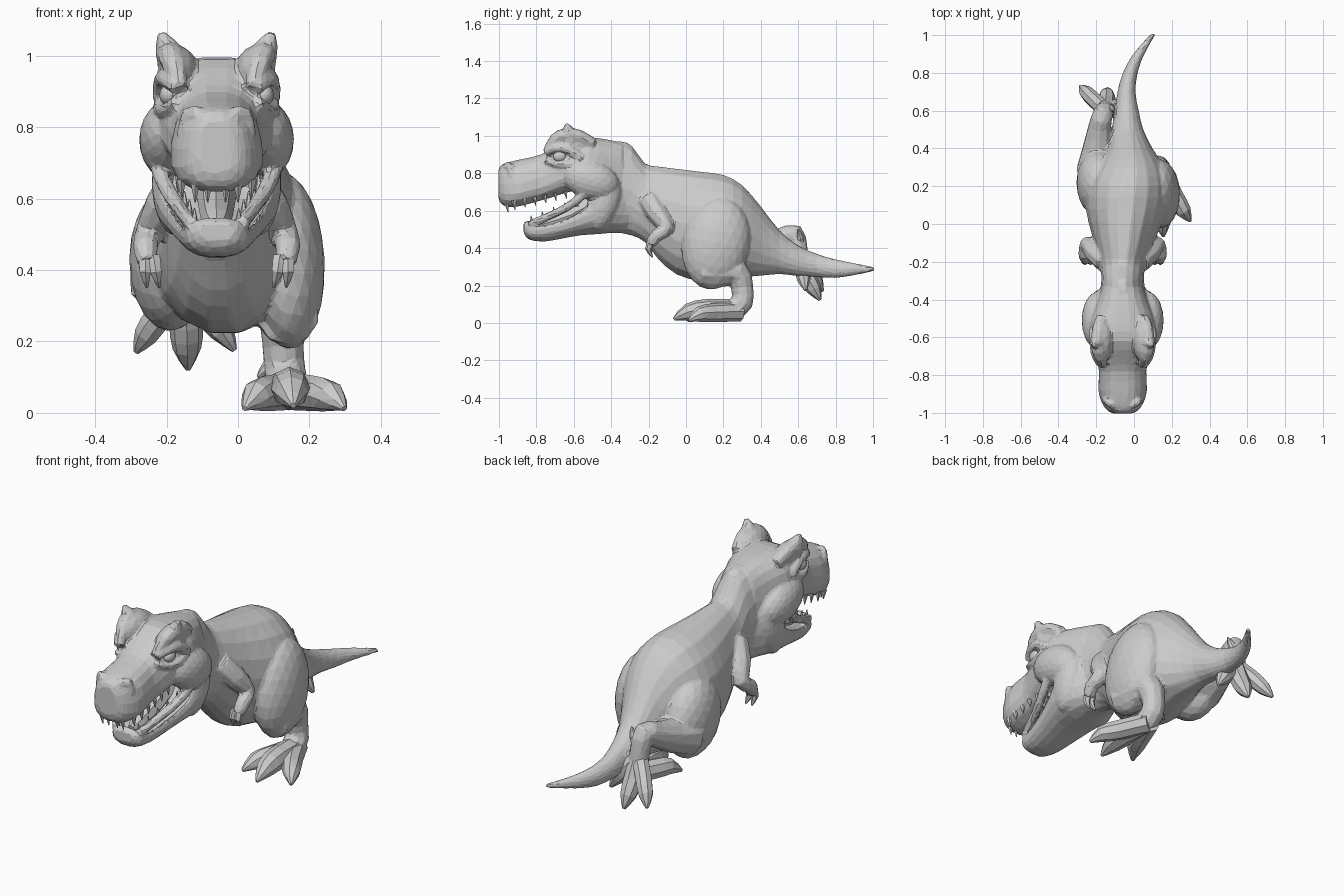
import bpy, bmesh
from math import sin, cos, pi, copysign
from mathutils import Vector, Euler

HX = -0.06  # symmetry plane of the head and arms


def smooth(pts, n):
    """Catmull-Rom interpolation of tuples, n steps per span."""
    out = []
    for i in range(len(pts) - 1):
        a, b = pts[max(i - 1, 0)], pts[i]
        c, d = pts[i + 1], pts[min(i + 2, len(pts) - 1)]
        for k in range(n):
            t = k / n
            out.append(tuple(0.5 * (2 * q + (r - p) * t + (2 * p - 5 * q + 4 * r - s) * t * t
                                    + (3 * q - p - 3 * r + s) * t ** 3)
                             for p, q, r, s in zip(a, b, c, d)))
    return out + [tuple(pts[-1])]


def skin(name, rings):
    """Bridge rings of points into a capped, flat shaded mesh."""
    bm = bmesh.new()
    rows = [[bm.verts.new(p) for p in ring] for ring in rings]
    n = len(rows[0])
    for a, b in zip(rows, rows[1:]):
        for i in range(n):
            j = (i + 1) % n
            bm.faces.new((a[i], a[j], b[j], b[i]))
    bm.faces.new(rows[0])
    bm.faces.new(rows[-1])
    bmesh.ops.triangulate(bm, faces=bm.faces[:])
    bmesh.ops.recalc_face_normals(bm, faces=bm.faces[:])
    me = bpy.data.meshes.new(name)
    bm.to_mesh(me)
    bm.free()
    ob = bpy.data.objects.new(name, me)
    bpy.context.collection.objects.link(ob)
    return ob


def loft(name, secs, sides=16, power=2.0, n=2, dip=0.0, taper=0.0):
    """Loft along y through sections (y, x centre, z bottom, z top, half width)."""
    rings = []
    for y, x, lo, hi, w in smooth(secs, n):
        ring = []
        for i in range(sides):
            a = 2 * pi * i / sides
            c = copysign(abs(cos(a)) ** (2 / power), cos(a))
            s = copysign(abs(sin(a)) ** (2 / power), sin(a))
            z = (lo + hi) / 2 + s * (hi - lo) / 2
            if dip and s > 0.5 and abs(c) < 0.8 and -0.84 < y < -0.5:
                z -= dip
            ring.append((x + w * c * (1 - taper * s), y, z))
        rings.append(ring)
    return skin(name, rings)


def tube(name, pts, sides=8, n=2):
    """Tube through points (x, y, z, radius)."""
    pts = smooth(pts, n)
    rings = []
    for i, (x, y, z, r) in enumerate(pts):
        d = Vector(pts[min(i + 1, len(pts) - 1)][:3]) - Vector(pts[max(i - 1, 0)][:3])
        u = d.cross(Vector((1, 0.02, 0.03))).normalized()
        v = d.cross(u).normalized()
        rings.append([Vector((x, y, z)) + max(r, 0.002) * (u * cos(2 * pi * k / sides) + v * sin(2 * pi * k / sides))
                      for k in range(sides)])
    return skin(name, rings)


def blob(name, loc, size, rot=(0, 0, 0)):
    bpy.ops.mesh.primitive_ico_sphere_add(subdivisions=3, radius=1, location=loc, rotation=Euler(rot))
    ob = bpy.context.object
    ob.name = name
    ob.scale = size
    return ob


def fuse(parts, voxel, rounds, ratio):
    """Merge overlapping parts into one continuous faceted skin."""
    bpy.ops.object.select_all(action='DESELECT')
    for p in parts:
        p.select_set(True)
    bpy.context.view_layer.objects.active = parts[0]
    bpy.ops.object.join()
    ob = parts[0]
    m = ob.modifiers.new("Fuse", 'REMESH')
    m.mode, m.voxel_size = 'VOXEL', voxel
    m = ob.modifiers.new("Relax", 'SMOOTH')
    m.factor, m.iterations = 0.5, rounds
    ob.modifiers.new("Facets", 'DECIMATE').ratio = ratio


def mirrored(s, pts):
    return [(HX + s * x, *rest) for x, *rest in pts]


# neck, torso and curved tail in one loft
body = [loft("body", [
    (-0.50, HX, .53, .97, .11), (-0.36, HX, .48, .975, .118), (-0.29, -.06, .465, .95, .112),
    (-0.22, -.06, .43, .855, .12), (-0.15, -.055, .34, .84, .14), (-0.05, -.05, .255, .828, .175),
    (0.08, -.04, .22, .812, .215), (0.20, -.03, .225, .795, .22), (0.30, -.02, .24, .74, .18),
    (0.40, -.02, .25, .625, .118), (0.50, -.035, .26, .495, .084), (0.60, -.038, .25, .415, .063),
    (0.70, -.04, .245, .37, .048), (0.80, -.02, .24, .34, .039), (0.90, .025, .255, .32, .03),
    (1.006, .102, .276, .30, .014)], 18, taper=.06)]

# planted leg: thigh, shin and ankle
body += [blob("planted_thigh", (.135, .16, .425), (.108, .18, .25), (-.2, -.05, 0)),
         tube("planted_shin", [
             (.14, .08, .28, .09), (.135, .18, .275, .085), (.13, .27, .27, .075),
             (.126, .30, .19, .06), (.132, .30, .11, .06), (.14, .25, .07, .06)], 10)]

# trailing leg, pushed out behind
body += [blob("trailing_thigh", (-.19, .22, .43), (.115, .175, .205), (.35, 0, 0)),
         tube("trailing_shin", [
             (-.20, .28, .37, .11), (-.19, .40, .40, .085), (-.18, .52, .45, .062), (-.165, .58, .475, .055),
             (-.155, .60, .40, .05), (-.15, .61, .31, .05)], 10)]

# skull with blunt snout, hollowed lower jaw
head = [loft("head", [
    (-1.003, HX, .67, .82, .05), (-0.988, HX, .635, .845, .08), (-0.945, HX, .618, .862, .11),
    (-0.88, HX, .625, .877, .128), (-0.78, HX, .652, .90, .124), (-0.71, HX, .672, .94, .14),
    (-0.62, HX, .70, .992, .165), (-0.52, HX, .71, .995, .175), (-0.42, HX, .68, .982, .14),
    (-0.34, HX, .64, .965, .11)], 18, 2.6, taper=.13),
    loft("lower_jaw", [
        (-0.868, HX, .48, .535, .05), (-0.84, HX, .445, .55, .083), (-0.76, HX, .434, .57, .102),
        (-0.66, HX, .451, .60, .125), (-0.56, HX, .468, .655, .152), (-0.47, HX, .473, .75, .175),
        (-0.40, HX, .48, .80, .155), (-0.33, HX, .48, .80, .115), (-0.27, HX, .50, .78, .09)],
        18, 2.3, dip=0.05)]

for s, side in ((1, "right"), (-1, "left")):
    # cheek, brow horn, lids and nostril ridges fused into the head
    head += [
        blob("cheek", (HX + s * .135, -.51, .765), (.082, .155, .105), (-.3, 0, 0)),
        blob("jaw_muscle", (HX + s * .115, -.44, .65), (.067, .085, .16), (-.3, 0, 0)),
        blob("brow", (HX + s * .105, -.615, .955), (.052, .115, .072)),
        tube("brow_horn", mirrored(s, [
            (.10, -.75, .91, .02), (.12, -.70, .98, .034), (.132, -.64, 1.005, .038),
            (.13, -.57, .998, .036), (.11, -.50, .955, .035)]), 8),
        tube("horn_tip", mirrored(s, [
            (.12, -.62, .98, .05), (.142, -.63, 1.03, .032), (.157, -.64, 1.065, .012)]), 8),
        tube("upper_lid", mirrored(s, [
            (.11, -.75, .91, .022), (.14, -.70, .935, .025), (.152, -.63, .93, .026),
            (.155, -.56, .88, .025)]), 8),
        tube("lower_lid", mirrored(s, [
            (.115, -.75, .87, .016), (.143, -.69, .848, .02), (.155, -.62, .85, .022),
            (.158, -.57, .87, .018)]), 8),
        tube("nostril_ridge", mirrored(s, [
            (.02, -.97, .80, .02), (.045, -.963, .832, .022), (.078, -.94, .838, .022),
            (.095, -.93, .78, .018)]), 8),
        tube("lip", mirrored(s, [
            (.07, -.835, .53, .02), (.112, -.70, .585, .022), (.15, -.59, .65, .024),
            (.183, -.48, .755, .025)]), 8)]
    blob(side + "_eye", (HX + s * .134, -.675, .89), (.026, .036, .03))

    # teeth
    for i in range(6):
        y = -.92 + i * .055
        x, z, r = .098 + .006 * (i > 0), .64 + i * .01, .015 - .001 * i
        tube(side + "_upper_tooth", mirrored(s, [
            (x, y, z + .015, r), (x, y + .006, z - .035 + .002 * i, .002)]), 5, 1)
    for i in range(5):
        x, y, z = .062 + i * .014, -.825 + i * .06, .545 + i * .024
        tube(side + "_lower_tooth", mirrored(s, [
            (x, y, z - .02, .013), (x, y - .004, z + .028, .002)]), 5, 1)
    for x in (.025, .06):
        tube(side + "_front_tooth", mirrored(s, [
            (x, -.96, .65, .015), (x, -.95, .59, .002)]), 5, 1)

    # small arm with two fingers
    body.append(tube("arm", mirrored(s, [
        (.09, -.20, .66, .06), (.148, -.15, .58, .056), (.188, -.105, .505, .04),
        (.20, -.16, .465, .036), (.193, -.19, .42, .03)]), 9))
    for k in (0, 1):
        tube(side + "_finger", mirrored(s, [
            (.198 - .02 * k, -.185, .435, .022), (.20 - .03 * k, -.20, .395, .018),
            (.195 - .035 * k, -.18, .352, .004)]), 6)

fuse(body + head, .0085, 4, .06)
tube("tongue", [(HX, -.80, .52, .02), (HX, -.74, .535, .04), (HX, -.62, .575, .05), (HX, -.50, .64, .06)])

# toes of the planted and trailing feet
toes = {
    "planted_middle_toe": [(.14, .29, .065, .058), (.145, .12, .072, .057), (.15, .01, .057, .046), (.155, -.065, .02, .008)],
    "planted_outer_toe": [(.14, .29, .06, .052), (.21, .15, .055, .05), (.262, .07, .045, .042), (.298, .015, .012, .008)],
    "planted_inner_toe": [(.14, .29, .06, .052), (.085, .15, .055, .05), (.05, .07, .047, .042), (.018, .01, .012, .008)],
    "planted_rear_toe": [(.12, .30, .14, .03), (.085, .30, .125, .024), (.055, .30, .10, .004)],
    "trailing_middle_toe": [(-.15, .605, .35, .048), (-.145, .645, .25, .048), (-.143, .685, .18, .04), (-.14, .717, .122, .008)],
    "trailing_outer_toe": [(-.155, .605, .35, .042), (-.215, .66, .28, .041), (-.256, .70, .22, .036), (-.285, .73, .17, .008)],
    "trailing_inner_toe": [(-.145, .605, .35, .042), (-.085, .625, .28, .041), (-.045, .63, .23, .036), (-.01, .64, .175, .008)],
    "trailing_rear_toe": [(-.15, .61, .42, .028), (-.12, .61, .46, .02), (-.105, .60, .50, .004)]}
for name, pts in toes.items():
    tube(name, pts)
